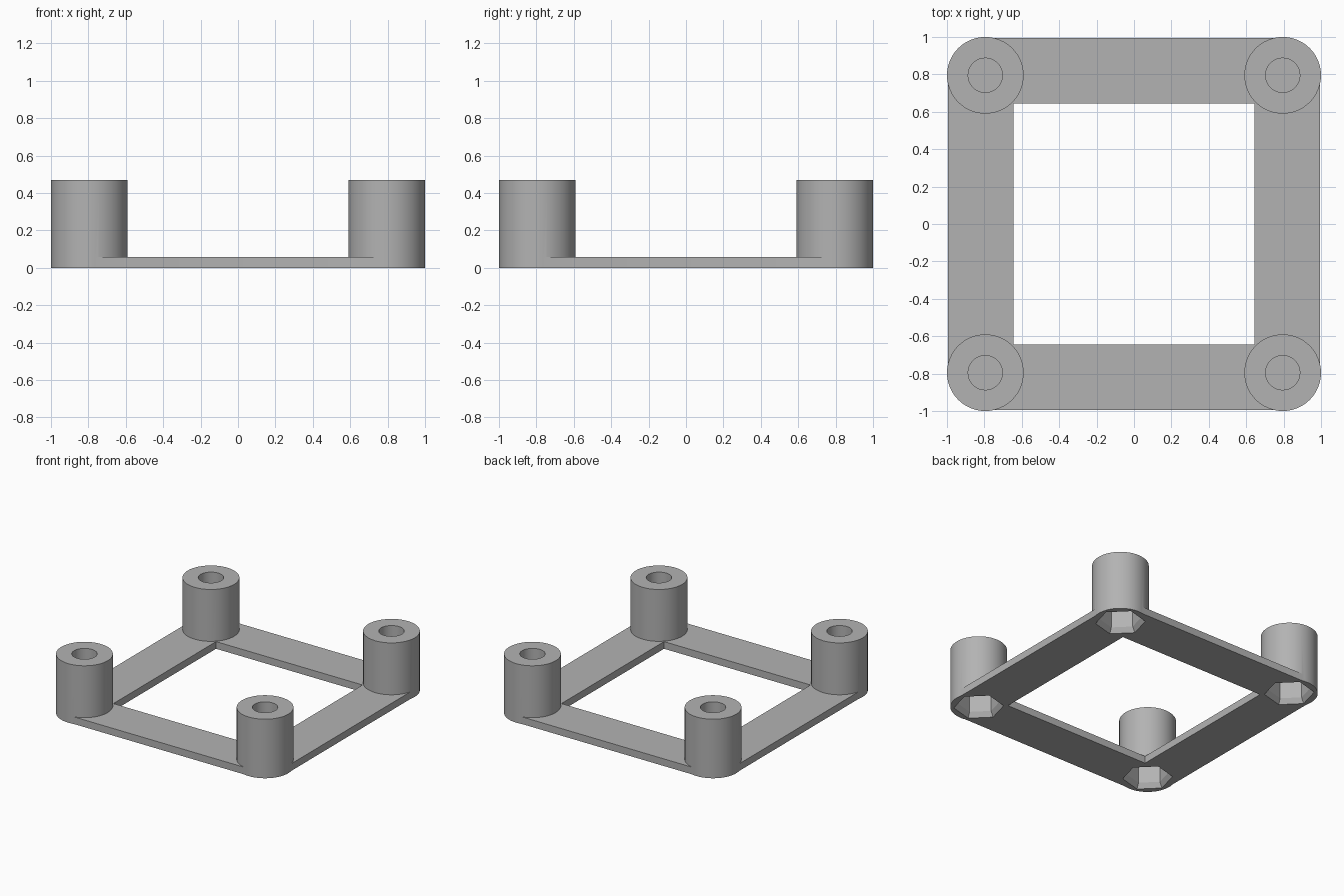
import bpy
import bmesh
from math import cos, sin, pi, radians

cube = bpy.data.objects.get("Cube")
if cube:
    bpy.data.objects.remove(cube, do_unlink=True)

POST = 0.795        # post centre offset
POST_R = 0.205
HEIGHT = 0.47
PLATE = 0.057
HEX_ANGLE = radians(135)

grey = bpy.data.materials.new("plain grey")
grey.use_nodes = True
colour = (0.45, 0.45, 0.45, 1)
grey.diffuse_color = colour
grey.node_tree.nodes["Principled BSDF"].inputs["Base Color"].default_value = colour


def ring(radius, sides, turn=0.0, cx=0.0, cy=0.0):
    return [(cx + radius * cos(turn + 2 * pi * i / sides),
             cy + radius * sin(turn + 2 * pi * i / sides)) for i in range(sides)]


def loft(name, sections):
    """Closed solid through (outline, z) sections with equal point counts."""
    bm = bmesh.new()
    loops = [[bm.verts.new((x, y, z)) for x, y in pts] for pts, z in sections]
    n = len(loops[0])
    for low, high in zip(loops, loops[1:]):
        for i in range(n):
            j = (i + 1) % n
            bm.faces.new((low[i], low[j], high[j], high[i]))
    bm.faces.new(loops[0][::-1])
    bm.faces.new(loops[-1])
    mesh = bpy.data.meshes.new(name)
    bm.to_mesh(mesh)
    bm.free()
    obj = bpy.data.objects.new(name, mesh)
    bpy.context.collection.objects.link(obj)
    mesh.materials.append(grey)
    return obj


def boolean(target, tool, operation):
    mod = target.modifiers.new(operation, 'BOOLEAN')
    mod.object, mod.operation, mod.solver = tool, operation, 'EXACT'
    bpy.context.view_layer.objects.active = target
    bpy.ops.object.modifier_apply(modifier=mod.name)
    bpy.data.objects.remove(tool, do_unlink=True)


# Rounded square base plate with a square opening
outline = []
corner_r = 0.2
for k, (sx, sy) in enumerate([(1, 1), (-1, 1), (-1, -1), (1, -1)]):
    for i in range(13):
        a = k * pi / 2 + i * pi / 24
        outline.append((sx * POST + corner_r * cos(a), sy * POST + corner_r * sin(a)))
frame = loft("base_frame", [(outline, 0), (outline, PLATE)])
opening = ring(0.645 * 2 ** 0.5, 4, pi / 4)
boolean(frame, loft("opening_cutter", [(opening, -0.1), (opening, 0.2)]), 'DIFFERENCE')

# Corner posts, each with a round hole above and a flared nut pocket below
for x in (-POST, POST):
    for y in (-POST, POST):
        wall = ring(POST_R, 48, 0, x, y)
        boolean(frame, loft("post", [(wall, 0), (wall, HEIGHT)]), 'UNION')
        hole = ring(0.092, 32, 0, x, y)
        boolean(frame, loft("hole_cutter", [(hole, 0.28), (hole, 0.6)]), 'DIFFERENCE')
        hexagons = [(ring(r, 6, HEX_ANGLE, x, y), z)
                    for r, z in ((0.195, -0.03), (0.18, 0), (0.155, 0.04), (0.155, 0.26))]
        boolean(frame, loft("pocket_cutter", hexagons), 'DIFFERENCE')

# Smooth cylinders with crisp edges
bpy.ops.object.select_all(action='DESELECT')
frame.select_set(True)
bpy.context.view_layer.objects.active = frame
bpy.ops.object.shade_smooth_by_angle(angle=radians(25))
